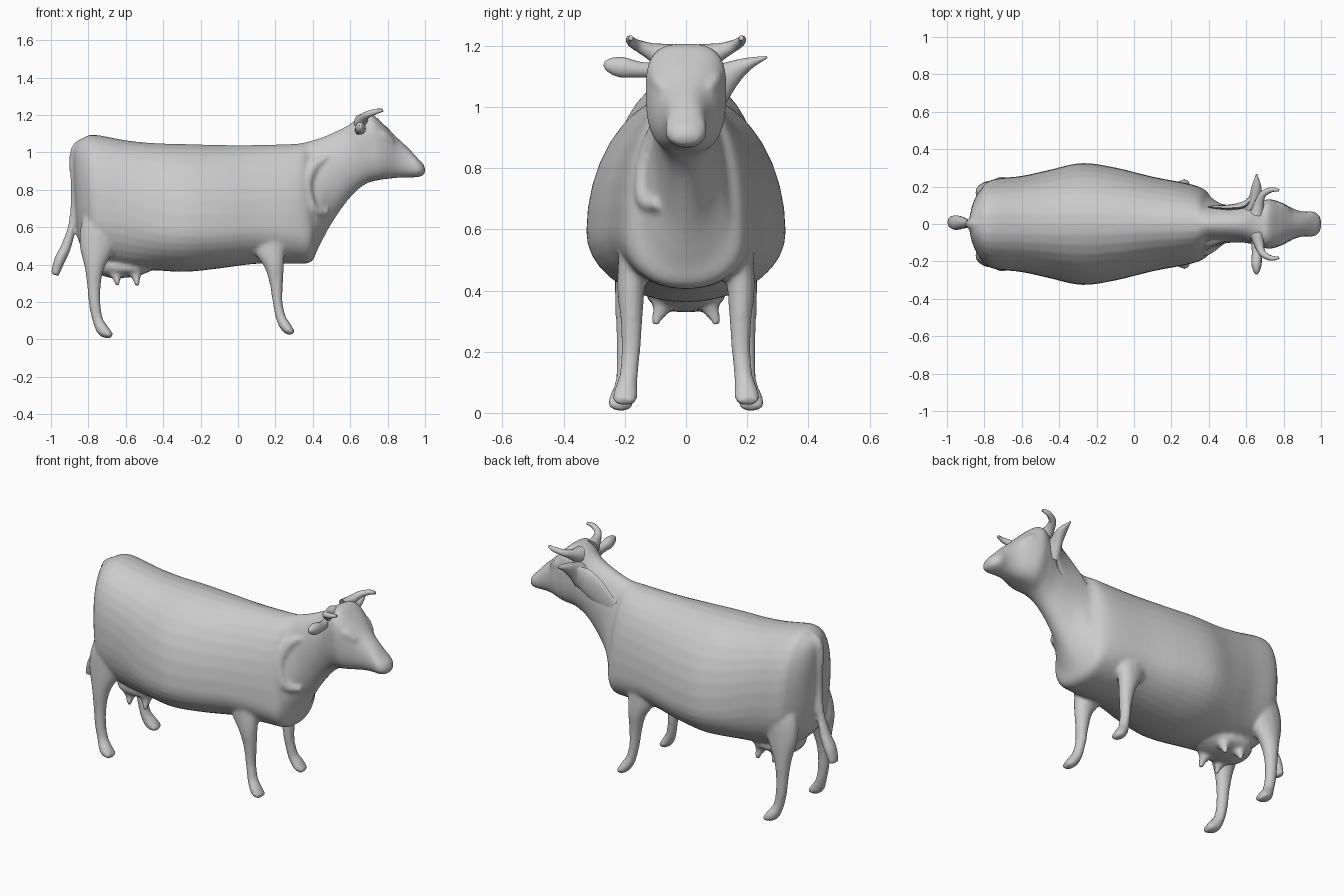
import bpy, bmesh, math
from mathutils import Vector


def catmull(rows, steps):
    """Smoothly interpolate rows of numbers."""
    out = []
    for i in range(len(rows) - 1):
        p0, p1 = rows[max(i - 1, 0)], rows[i]
        p2, p3 = rows[i + 1], rows[min(i + 2, len(rows) - 1)]
        for k in range(steps):
            t = k / steps
            out.append([0.5 * (2 * b + (c - a) * t + (2 * a - 5 * b + 4 * c - d) * t * t
                               + (3 * b - a - 3 * c + d) * t ** 3)
                        for a, b, c, d in zip(p0, p1, p2, p3)])
    out.append(list(rows[-1]))
    return out


def skin(name, rings):
    """Bridge rings of points into one closed smooth mesh."""
    bm = bmesh.new()
    vr = [[bm.verts.new(p) for p in ring] for ring in rings]
    n = len(vr[0])
    for a, b in zip(vr, vr[1:]):
        for j in range(n):
            bm.faces.new((a[j], a[(j + 1) % n], b[(j + 1) % n], b[j]))
    bm.faces.new(vr[0])
    bm.faces.new(vr[-1])
    bmesh.ops.recalc_face_normals(bm, faces=bm.faces)
    me = bpy.data.meshes.new(name)
    bm.to_mesh(me)
    bm.free()
    for p in me.polygons:
        p.use_smooth = True
    me.set_sharp_from_angle(angle=math.radians(50))
    ob = bpy.data.objects.new(name, me)
    bpy.context.collection.objects.link(ob)
    return ob


def tube(name, pts, ref, side=1, sides=14, steps=4):
    """Tube along (x, y, z, a, b) points; a is the radius along ref."""
    rows = catmull([(x, y * side, z, a, b) for x, y, z, a, b in pts], steps)
    rings = []
    for i, r in enumerate(rows):
        c = Vector(r[:3])
        t = (Vector(rows[min(i + 1, len(rows) - 1)][:3]) - Vector(rows[max(i - 1, 0)][:3])).normalized()
        u = Vector(ref)
        u = (u - t * u.dot(t)).normalized()
        v = t.cross(u)
        rings.append([c + u * r[3] * math.cos(q) + v * r[4] * math.sin(q)
                      for q in (2 * math.pi * j / sides for j in range(sides))])
    return skin(name, rings)


# Body sections: top x, top z, bottom x, bottom z, half width, widest z, squareness
torso = [
    (-.885, .98, -.865, .62, .03, .80, 2), (-.87, 1.04, -.85, .52, .11, .78, 2.2),
    (-.83, 1.075, -.81, .46, .185, .75, 2.3), (-.77, 1.095, -.75, .415, .237, .70, 2.3),
    (-.60, 1.065, -.60, .375, .257, .67, 2.2), (-.45, 1.05, -.45, .37, .29, .61, 2.1),
    (-.28, 1.045, -.28, .362, .326, .59, 2), (-.10, 1.04, -.10, .38, .302, .59, 2),
    (.10, 1.04, .10, .405, .253, .60, 2), (.28, 1.045, .30, .405, .215, .59, 2.1),
    (.34, 1.05, .39, .415, .185, .58, 2.2), (.38, 1.06, .43, .49, .14, .66, 2)]
neck_and_head = [
    (.46, 1.085, .50, .62, .105, .85, 2), (.58, 1.14, .60, .76, .10, .96, 2),
    (.65, 1.19, .68, .83, .118, 1.04, 2.4), (.71, 1.207, .75, .852, .132, 1.06, 2.9),
    (.78, 1.15, .81, .86, .112, 1.03, 2.6), (.85, 1.08, .86, .865, .08, .97, 2.3),
    (.91, 1.025, .91, .866, .066, .94, 2.2), (.96, .97, .96, .868, .067, .92, 2.2),
    (.99, .94, .99, .877, .047, .905, 2), (1.002, .91, 1.0, .893, .014, .90, 2)]
rings = []
for xt, zt, xb, zb, w, zc, n in catmull(torso + neck_and_head, 4):
    ring = []
    for j in range(36):
        q = 2 * math.pi * j / 36
        c, s = math.cos(q), math.sin(q)
        y = w * math.copysign(abs(c) ** (2 / n), c)
        h = zt - zc if s > 0 else zc - zb
        z = zc + h * math.copysign(abs(s) ** (2 / n), s)
        ring.append((xb + (xt - xb) * (z - zb) / (zt - zb), y, z))
    rings.append(ring)
body = skin("body", rings)
fused = [body]

X, Y, Z = (1, 0, 0), (0, 1, 0), (0, 0, 1)

# Legs, horns, brows and teats, mirrored across y
front_leg = [(.17, .12, .72, .03, .06), (.16, .158, .60, .058, .10), (.168, .172, .50, .05, .09),
             (.193, .18, .40, .045, .055), (.205, .178, .30, .036, .036), (.212, .18, .20, .031, .027),
             (.228, .188, .12, .031, .027), (.248, .195, .08, .037, .03), (.272, .20, .05, .042, .026),
             (.298, .203, .038, .034, .012)]
hind_leg = [(-.70, .13, .74, .04, .07), (-.735, .158, .62, .065, .10), (-.755, .172, .50, .06, .095),
            (-.768, .188, .38, .045, .052), (-.77, .195, .28, .034, .036), (-.765, .198, .18, .030, .031),
            (-.748, .20, .10, .031, .029), (-.722, .21, .05, .04, .034), (-.695, .214, .03, .041, .026),
            (-.672, .216, .022, .034, .012)]
horn = [(.66, .06, 1.16, .05, .04), (.67, .115, 1.182, .028, .026), (.69, .16, 1.202, .019, .019),
        (.735, .183, 1.218, .015, .014), (.775, .18, 1.226, .008, .008)]
brow = [(.72, .10, 1.09, .03, .02), (.77, .098, 1.085, .034, .022), (.83, .075, 1.05, .02, .012)]
for s, tag in ((-1, "right"), (1, "left")):
    fused.append(tube("front_leg_" + tag, front_leg, Y, s))
    fused.append(tube("hind_leg_" + tag, hind_leg, Y, s))
    fused.append(tube("brow_" + tag, brow, Z, s, 10))
    tube("horn_" + tag, horn, Z, s, 10)
    for x in (-.65, -.545):
        fused.append(tube("teat", [(x - .01, .07, .38, .05, .05), (x, .083, .335, .028, .027),
                                   (x + .004, .095, .31, .018, .017), (x + .006, .097, .288, .013, .013)],
                          Y, s, 10))

# Udder
fused.append(tube("udder", [(-.76, 0, .43, .04, .03), (-.70, 0, .40, .115, .065), (-.60, 0, .385, .13, .055),
                            (-.52, 0, .385, .11, .04), (-.45, 0, .39, .05, .015)], Y, 1, 20))

# Raised shoulder edge on the near side of the neck
fused.append(tube("shoulder_edge", [(.48, -.085, .98, .012, .014), (.40, -.105, .92, .022, .03),
                                    (.36, -.138, .82, .024, .035), (.395, -.138, .70, .028, .035),
                                    (.48, -.09, .68, .016, .018)], Y, 1, 10))

# Tail with flared tip
fused.append(tube("tail", [(-.80, 0, 1.07, .02, .02), (-.865, 0, 1.03, .026, .022), (-.886, 0, .95, .02, .017),
                           (-.877, 0, .80, .018, .017), (-.886, .003, .62, .022, .02),
                           (-.918, .006, .50, .034, .028), (-.955, .008, .42, .042, .03),
                           (-.98, .01, .345, .032, .022)], Y))

# Blend torso, legs, udder and tail into one smooth hide
with bpy.context.temp_override(active_object=body, object=body, selected_objects=fused,
                               selected_editable_objects=fused):
    bpy.ops.object.join()
remesh = body.modifiers.new("blend", 'REMESH')
remesh.mode = 'VOXEL'
remesh.voxel_size = 0.01
remesh.use_smooth_shade = True
smooth = body.modifiers.new("soften", 'SMOOTH')
smooth.factor = 0.5
smooth.iterations = 6

# Ears: one leaf shaped, one pointed with a fold running back along the neck
tube("ear_right", [(.645, -.09, 1.12, .02, .025), (.655, -.15, 1.122, .025, .026),
                   (.655, -.21, 1.13, .028, .034), (.655, -.25, 1.137, .018, .024),
                   (.655, -.268, 1.142, .006, .008)], X)
tube("ear_left", [(.63, .08, 1.06, .04, .075), (.645, .14, 1.105, .03, .045),
                  (.655, .20, 1.14, .026, .022), (.655, .265, 1.163, .004, .004)], X)
tube("neck_fold", [(.645, .16, 1.115, .02, .01), (.60, .11, 1.06, .06, .018),
                   (.52, .09, .99, .07, .015), (.42, .09, .92, .05, .01)], Z)
